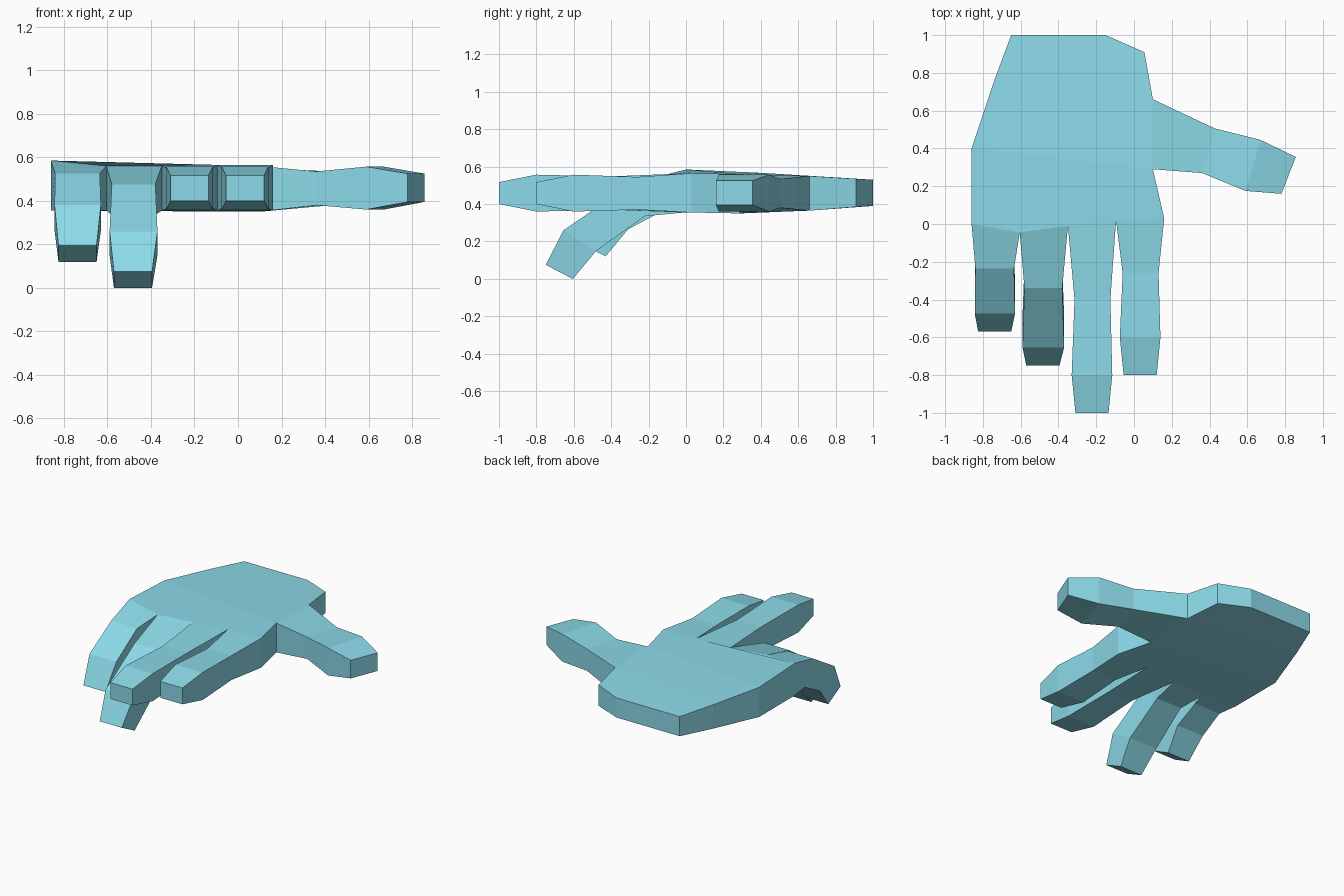
import bpy, bmesh

if "Cube" in bpy.data.objects:
    bpy.data.objects.remove(bpy.data.objects["Cube"])

bm = bmesh.new()

# Palm outline points: x, y, top z, bottom z
P = {
    "wrist_l": (-0.65, 1.0, 0.53, 0.39), "wrist_r": (-0.15, 1.0, 0.53, 0.39),
    "heel_r": (0.055, 0.91, 0.535, 0.385), "heel_l": (-0.74, 0.76, 0.545, 0.375),
    "thumb_a": (0.10, 0.66, 0.55, 0.365), "thumb_b": (0.10, 0.29, 0.56, 0.35),
    "side_l": (-0.86, 0.40, 0.567, 0.355),
    "k0": (0.16, 0.03, 0.565, 0.355), "k1": (-0.095, 0.02, 0.565, 0.355),
    "k2": (-0.35, -0.01, 0.56, 0.355), "k3": (-0.605, -0.045, 0.56, 0.355),
    "k4": (-0.86, 0.0, 0.585, 0.355),
}
top = {k: bm.verts.new((x, y, t)) for k, (x, y, t, b) in P.items()}
bot = {k: bm.verts.new((x, y, b)) for k, (x, y, t, b) in P.items()}

# Back of hand and palm surfaces
for names in (("wrist_l", "wrist_r", "heel_r", "thumb_a", "heel_l"),
              ("heel_l", "thumb_a", "thumb_b", "side_l"),
              ("side_l", "thumb_b", "k0", "k1", "k2", "k3", "k4")):
    bm.faces.new([top[n] for n in names])
    bm.faces.new([bot[n] for n in reversed(names)])

# Outer walls of the palm, left open where the digits start
rim = ("k4", "side_l", "heel_l", "wrist_l", "wrist_r", "heel_r", "thumb_a")
for a, b in list(zip(rim, rim[1:])) + [("thumb_b", "k0")]:
    bm.faces.new((top[a], top[b], bot[b], bot[a]))


def digit(a, b, sections):
    """Loft a four-sided digit out of the palm opening between a and b."""
    ring = [top[a], top[b], bot[b], bot[a]]
    for corners in sections:
        new = [bm.verts.new(c) for c in corners]
        for i in range(4):
            j = (i + 1) % 4
            bm.faces.new((ring[i], ring[j], new[j], new[i]))
        ring = new
    bm.faces.new(ring)


def finger(a, b, joints):
    """Each joint: left x, right x, top (y, z), bottom (y, z)."""
    digit(a, b, [((l, *t), (r, *t), (r, *u), (l, *u)) for l, r, t, u in joints])


def straight(l, r, y, zt, zb):
    return l, r, (y, zt), (y, zb)


# Index and middle fingers, straight
finger("k1", "k0", [straight(-0.06, 0.13, -0.26, 0.545, 0.37),
                    straight(-0.075, 0.14, -0.60, 0.557, 0.36),
                    straight(-0.055, 0.12, -0.80, 0.517, 0.40)])
finger("k2", "k1", [straight(-0.315, -0.125, -0.40, 0.548, 0.37),
                    straight(-0.33, -0.115, -0.80, 0.557, 0.36),
                    straight(-0.31, -0.135, -1.00, 0.517, 0.40)])
# Ring and little fingers, curled down
finger("k3", "k2", [(-0.58, -0.38, (-0.34, 0.475), (-0.22, 0.335)),
                    (-0.59, -0.37, (-0.655, 0.26), (-0.48, 0.15)),
                    (-0.57, -0.395, (-0.75, 0.075), (-0.605, 0.0))])
finger("k4", "k3", [(-0.84, -0.635, (-0.235, 0.525), (-0.14, 0.355)),
                    (-0.843, -0.63, (-0.475, 0.38), (-0.31, 0.265)),
                    (-0.825, -0.65, (-0.57, 0.195), (-0.43, 0.12))])
# Thumb
thumb = [((0.43, 0.505), (0.36, 0.27), 0.535, 0.38),
         ((0.67, 0.445), (0.59, 0.175), 0.557, 0.36),
         ((0.857, 0.355), (0.78, 0.16), 0.525, 0.395)]
digit("thumb_a", "thumb_b", [((*p, zt), (*q, zt), (*q, zb), (*p, zb))
                             for p, q, zt, zb in thumb])

bmesh.ops.recalc_face_normals(bm, faces=bm.faces)
mesh = bpy.data.meshes.new("hand")
bm.to_mesh(mesh)
bm.free()
hand = bpy.data.objects.new("hand", mesh)
bpy.context.collection.objects.link(hand)

mat = bpy.data.materials.new("light_blue")
mat.diffuse_color = (0.26, 0.70, 0.81, 1)
mat.use_nodes = True
mat.node_tree.nodes["Principled BSDF"].inputs["Base Color"].default_value = mat.diffuse_color
mesh.materials.append(mat)
